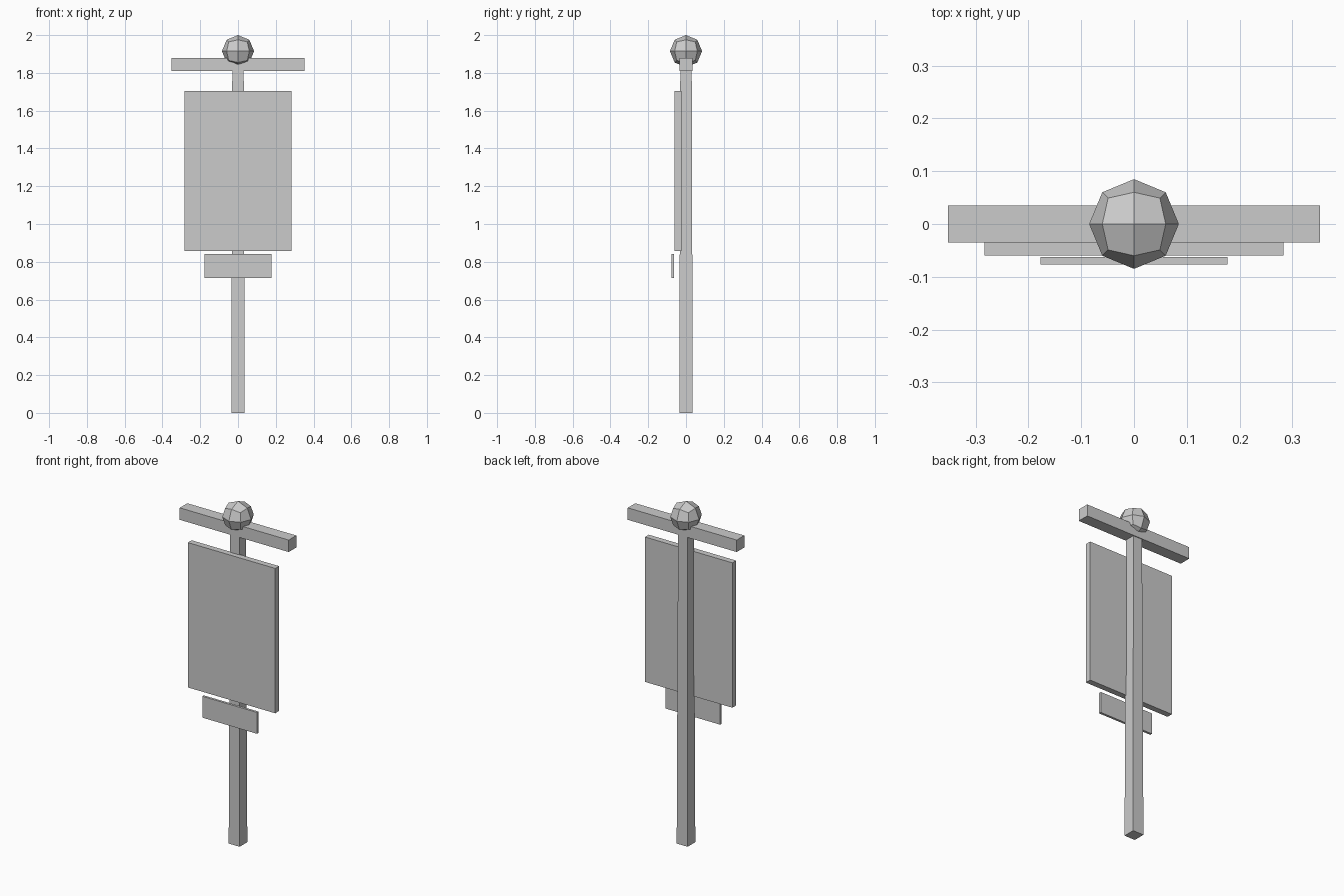
import bpy, bmesh
from mathutils import Vector

if "Cube" in bpy.data.objects:
    bpy.data.objects.remove(bpy.data.objects["Cube"])


def finish(bm, name):
    mesh = bpy.data.meshes.new(name)
    bm.to_mesh(mesh)
    bm.free()
    obj = bpy.data.objects.new(name, mesh)
    bpy.context.collection.objects.link(obj)
    return obj


def box(name, x, y0, y1, z0, z1, taper=1.0):
    """Box spanning -x..x, y0..y1, z0..z1; taper scales the top end."""
    bm = bmesh.new()
    bmesh.ops.create_cube(bm, size=1)
    for v in bm.verts:
        k = taper if v.co.z > 0 else 1.0
        v.co = Vector((v.co.x * 2 * x * k,
                       (y0 + y1) / 2 + v.co.y * (y1 - y0) * k,
                       z1 if v.co.z > 0 else z0))
    return finish(bm, name)


def quad_ball(name, radius, z):
    """Low-poly ball: a once-subdivided cube pushed out to a sphere."""
    bm = bmesh.new()
    bmesh.ops.create_cube(bm, size=2)
    bmesh.ops.subdivide_edges(bm, edges=bm.edges[:], cuts=1, use_grid_fill=True)
    for v in bm.verts:
        v.co = v.co.normalized() * radius + Vector((0, 0, z))
    return finish(bm, name)


# Slightly tapered square pole
box("pole", 0.0355, -0.0355, 0.0355, 0, 1.85, taper=0.85)
# Horizontal bar and ball finial on top
box("crossbar", 0.353, -0.035, 0.035, 1.81, 1.88)
quad_ball("finial", 0.085, 1.915)
# Large panel and the small plate below it
box("banner_panel", 0.283, -0.06, -0.025, 0.857, 1.705)
box("small_plate", 0.177, -0.077, -0.063, 0.715, 0.84)
